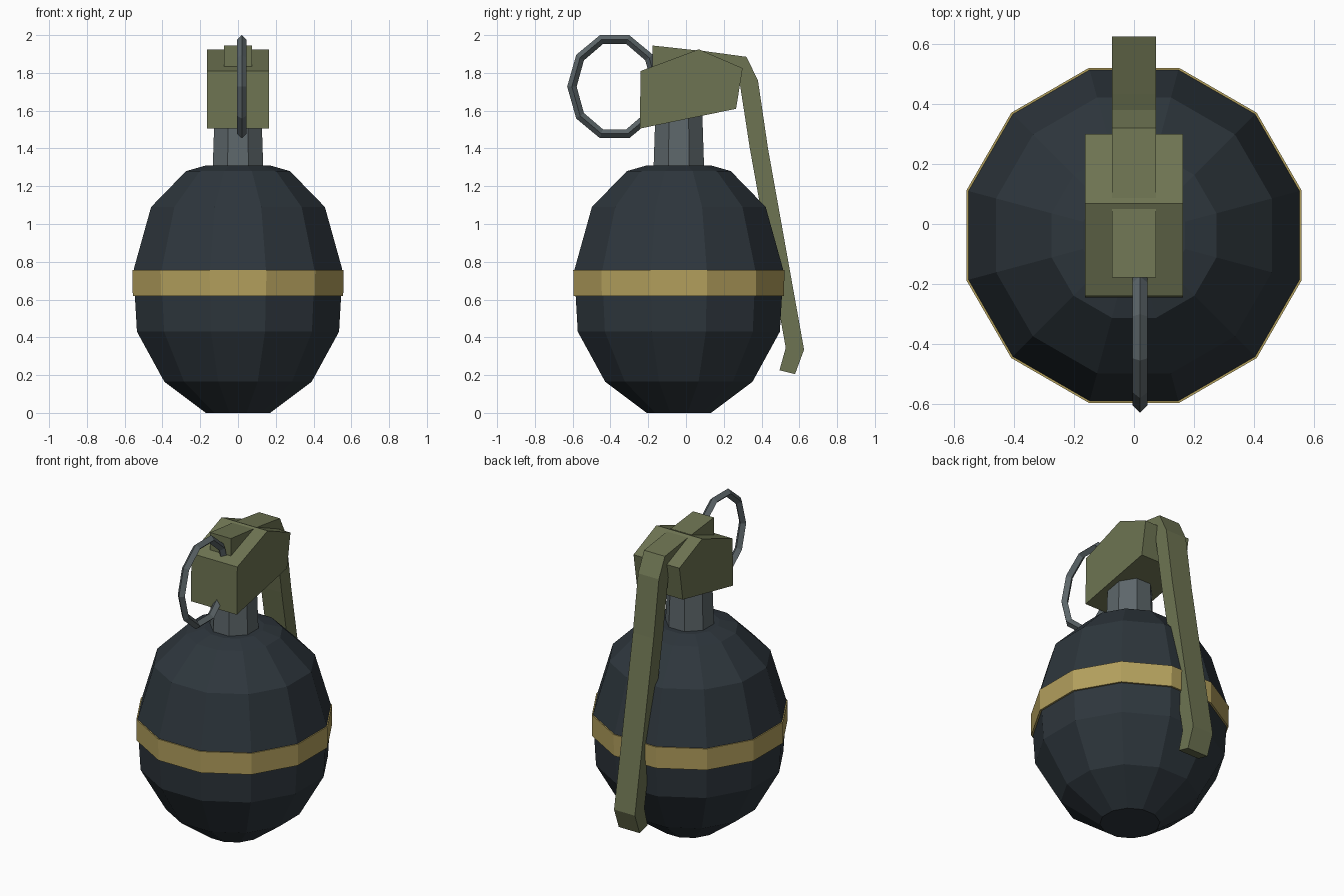
import bpy, bmesh
from math import pi, cos, sin

if "Cube" in bpy.data.objects:
    bpy.data.objects.remove(bpy.data.objects["Cube"])

CY = -0.038  # y of the body axis


def material(name, rgb):
    m = bpy.data.materials.new(name)
    m.diffuse_color = (*rgb, 1)
    m.use_nodes = True
    m.node_tree.nodes["Principled BSDF"].inputs["Base Color"].default_value = m.diffuse_color
    return m


DARK = material("dark_shell", (0.027, 0.037, 0.046))
GOLD = material("gold", (0.45, 0.35, 0.11))
OLIVE = material("olive", (0.155, 0.175, 0.085))
STEEL = material("steel", (0.11, 0.135, 0.145))


def finish(name, bm, mat):
    bmesh.ops.recalc_face_normals(bm, faces=bm.faces[:])
    me = bpy.data.meshes.new(name)
    bm.to_mesh(me)
    bm.free()
    me.materials.append(mat)
    ob = bpy.data.objects.new(name, me)
    bpy.context.collection.objects.link(ob)
    return ob


def lathe(name, profile, sides, mat, closed=False):
    """Turn (flat-to-centre distance, z) points round the body axis, flats facing x and y."""
    bm = bmesh.new()
    k = 1 / cos(pi / sides)
    rings = []
    for r, z in profile:
        angles = [(i + 0.5) * 2 * pi / sides for i in range(sides)]
        rings.append([bm.verts.new((r * k * cos(a), CY + r * k * sin(a), z)) for a in angles])
    pairs = list(zip(rings, rings[1:]))
    if closed:
        pairs.append((rings[-1], rings[0]))
    for a, b in pairs:
        for i in range(sides):
            j = (i + 1) % sides
            bm.faces.new((a[i], a[j], b[j], b[i]))
    if not closed:
        bm.faces.new(rings[0])
        bm.faces.new(rings[-1])
    return finish(name, bm, mat)


def extrude_side(name, outline, half_width, mat):
    """Extrude a (y, z) side outline across x."""
    bm = bmesh.new()
    face = bm.faces.new([bm.verts.new((-half_width, y, z)) for y, z in outline])
    ext = bmesh.ops.extrude_face_region(bm, geom=[face])
    verts = [v for v in ext["geom"] if isinstance(v, bmesh.types.BMVert)]
    bmesh.ops.translate(bm, verts=verts, vec=(2 * half_width, 0, 0))
    return finish(name, bm, mat)


# Egg-shaped shell, its stripe and the neck
lathe("body", [(0.17, 0), (0.39, 0.165), (0.535, 0.43), (0.546, 0.62), (0.552, 0.76),
               (0.46, 1.09), (0.275, 1.28), (0.17, 1.31)], 12, DARK)
lathe("stripe_band", [(0.53, 0.62), (0.557, 0.62), (0.559, 0.757), (0.53, 0.757)],
      12, GOLD, closed=True)
lathe("neck", [(0.134, 1.29), (0.122, 1.65)], 8, STEEL)

# Fuse head, top tab and safety lever
extrude_side("fuse_head", [(-0.245, 1.505), (-0.24, 1.81), (0.068, 1.925),
                           (0.3, 1.825), (0.265, 1.61)], 0.163, OLIVE)
extrude_side("top_tab", [(-0.178, 1.825), (-0.178, 1.945), (0.05, 1.92), (0.05, 1.83)],
             0.074, OLIVE)
extrude_side("lever", [(0.07, 1.919), (0.32, 1.885), (0.381, 1.76), (0.434, 1.4),
                       (0.625, 0.335), (0.577, 0.205), (0.495, 0.226), (0.528, 0.345),
                       (0.338, 1.4), (0.287, 1.73), (0.25, 1.8), (0.07, 1.84)], 0.074, OLIVE)

# Pull ring: ten-sided oval with a diamond section
bm = bmesh.new()
N, T = 10, 0.025
loops = []
for i in range(N):
    a = 2 * pi * i / N
    loop = []
    for j in range(4):
        d, dx = T * cos(j * pi / 2), T * sin(j * pi / 2)
        loop.append(bm.verts.new((0.02 + dx, -0.378 + (0.226 + d) * cos(a),
                                  1.727 + (0.262 + d) * sin(a))))
    loops.append(loop)
for i in range(N):
    p, q = loops[i], loops[(i + 1) % N]
    for j in range(4):
        k = (j + 1) % 4
        bm.faces.new((p[j], p[k], q[k], q[j]))
finish("pull_ring", bm, STEEL)
